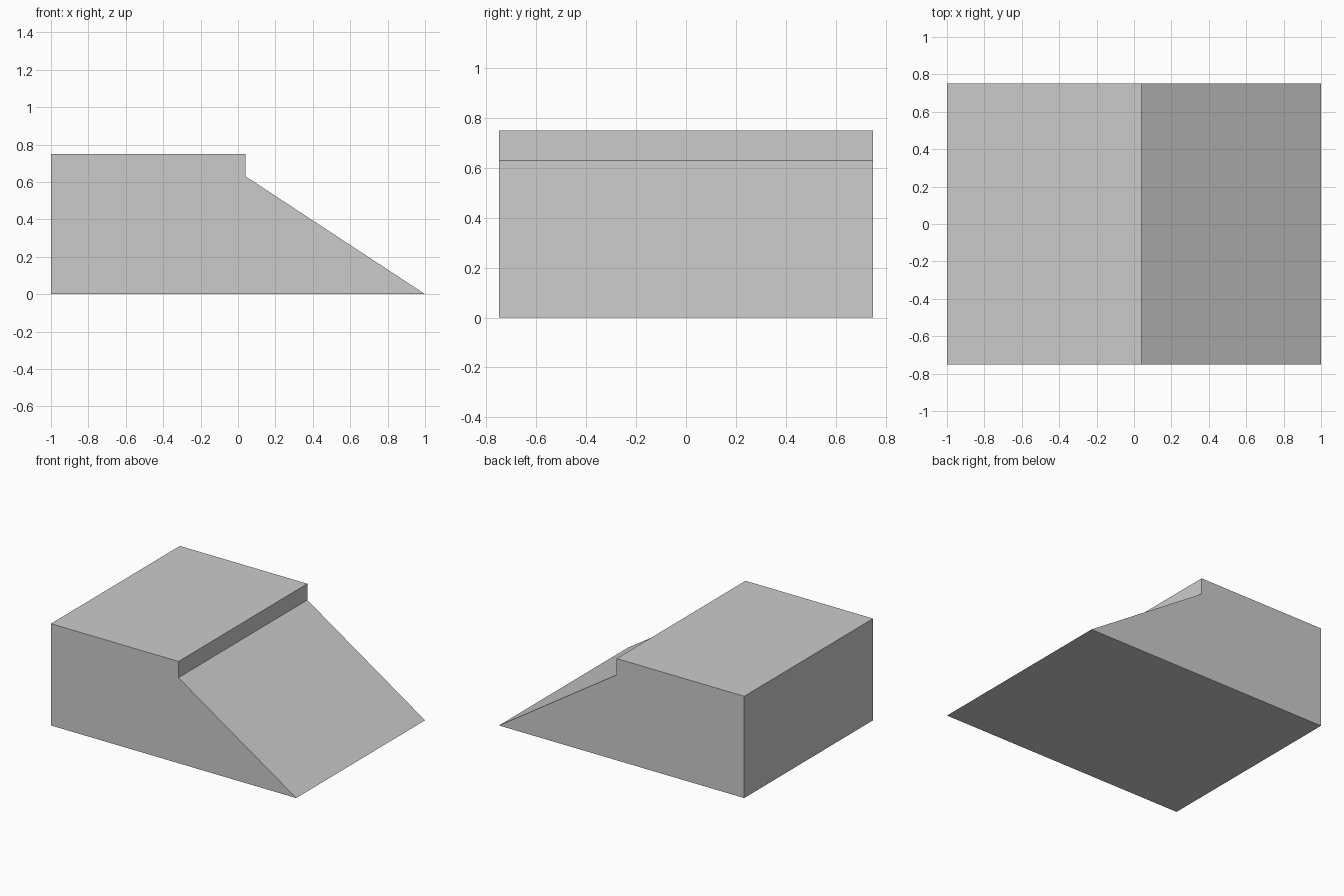
import bpy
import bmesh

if "Cube" in bpy.data.objects:
    bpy.data.objects.remove(bpy.data.objects["Cube"])

# Side profile (x, z): flat top, short step, straight slope down to the front edge
PROFILE = [(-1, 0), (1, 0), (0.04, 0.63), (0.04, 0.75), (-1, 0.75)]
WIDTH = 1.5


def extrude_profile(name, profile, width):
    bm = bmesh.new()
    face = bm.faces.new([bm.verts.new((x, -width / 2, z)) for x, z in profile])
    result = bmesh.ops.extrude_face_region(bm, geom=[face], use_keep_orig=True)
    verts = [g for g in result["geom"] if isinstance(g, bmesh.types.BMVert)]
    bmesh.ops.translate(bm, verts=verts, vec=(0, width, 0))
    bmesh.ops.recalc_face_normals(bm, faces=bm.faces)
    mesh = bpy.data.meshes.new(name)
    bm.to_mesh(mesh)
    bm.free()
    obj = bpy.data.objects.new(name, mesh)
    bpy.context.collection.objects.link(obj)
    return obj


# Ramp block with platform
extrude_profile("ramp_block", PROFILE, WIDTH)
